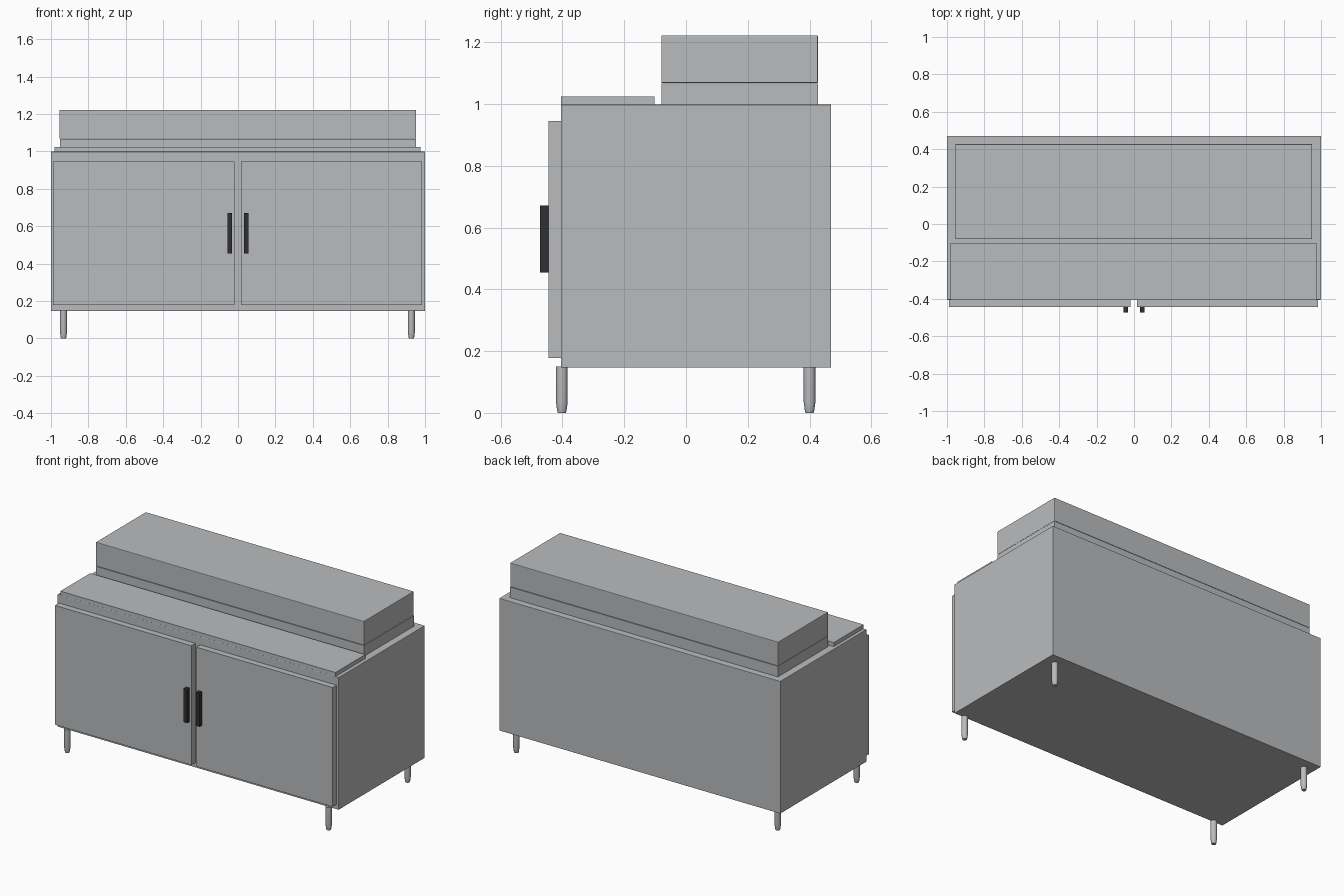
import bpy
import bmesh
import math

cube = bpy.data.objects.get("Cube")
if cube:
    bpy.data.objects.remove(cube, do_unlink=True)


def material(name, color):
    mat = bpy.data.materials.new(name)
    mat.use_nodes = True
    mat.diffuse_color = color
    mat.node_tree.nodes["Principled BSDF"].inputs["Base Color"].default_value = color
    return mat


steel = material("brushed steel", (0.49, 0.5, 0.51, 1))
black = material("black plastic", (0.03, 0.03, 0.032, 1))


def add_object(name, bm, mat):
    mesh = bpy.data.meshes.new(name)
    bmesh.ops.recalc_face_normals(bm, faces=bm.faces)
    bm.to_mesh(mesh)
    bm.free()
    mesh.materials.append(mat)
    obj = bpy.data.objects.new(name, mesh)
    bpy.context.collection.objects.link(obj)
    return obj


def box(name, x, y, z, mat, bevel=0):
    """Box spanning the (low, high) range on each axis."""
    bm = bmesh.new()
    bmesh.ops.create_cube(bm, size=1)
    for v in bm.verts:
        v.co = [lo + (c + 0.5) * (hi - lo) for c, (lo, hi) in zip(v.co, (x, y, z))]
    obj = add_object(name, bm, mat)
    if bevel:
        mod = obj.modifiers.new("soft edges", "BEVEL")
        mod.width = bevel
        mod.segments = 2
    return obj


def leg(name, x, y):
    """Round leg with a tapered foot, turned from a profile."""
    profile = [(0.013, 0), (0.015, 0.006), (0.019, 0.035), (0.019, 0.15)]
    sides = 16
    bm = bmesh.new()
    rings = []
    for radius, z in profile:
        angles = [math.tau * i / sides for i in range(sides)]
        rings.append([bm.verts.new((x + radius * math.cos(a), y + radius * math.sin(a), z))
                      for a in angles])
    for low, high in zip(rings, rings[1:]):
        for i in range(sides):
            j = (i + 1) % sides
            bm.faces.new((low[i], low[j], high[j], high[i])).smooth = True
    bm.faces.new(rings[0][::-1])
    bm.faces.new(rings[-1])
    for edge in bm.edges:
        if edge.calc_face_angle(0) > math.radians(35):
            edge.smooth = False
    add_object(name, bm, steel)


# Cabinet and the parts stacked on its top
box("cabinet_body", (-1, 1), (-0.405, 0.47), (0.147, 0.998), steel, 0.002)
box("work_board", (-0.98, 0.977), (-0.405, -0.102), (0.998, 1.024), steel)
box("pan_rail", (-0.953, 0.953), (-0.08, 0.427), (0.998, 1.066), steel)
box("rail_lid", (-0.955, 0.952), (-0.08, 0.427), (1.068, 1.222), steel, 0.003)

# Doors and handles
for side, door_x, handle_x in (("right", (-0.99, -0.02), (-0.056, -0.032)),
                               ("left", (0.015, 0.985), (0.032, 0.056))):
    box(side + "_door", door_x, (-0.445, -0.405), (0.178, 0.945), steel)
    box(side + "_handle", handle_x, (-0.472, -0.445), (0.454, 0.671), black)

# Legs
for side, x in (("right", -0.933), ("left", 0.927)):
    for end, y in (("front", -0.402), ("back", 0.4)):
        leg(f"{end}_{side}_leg", x, y)
